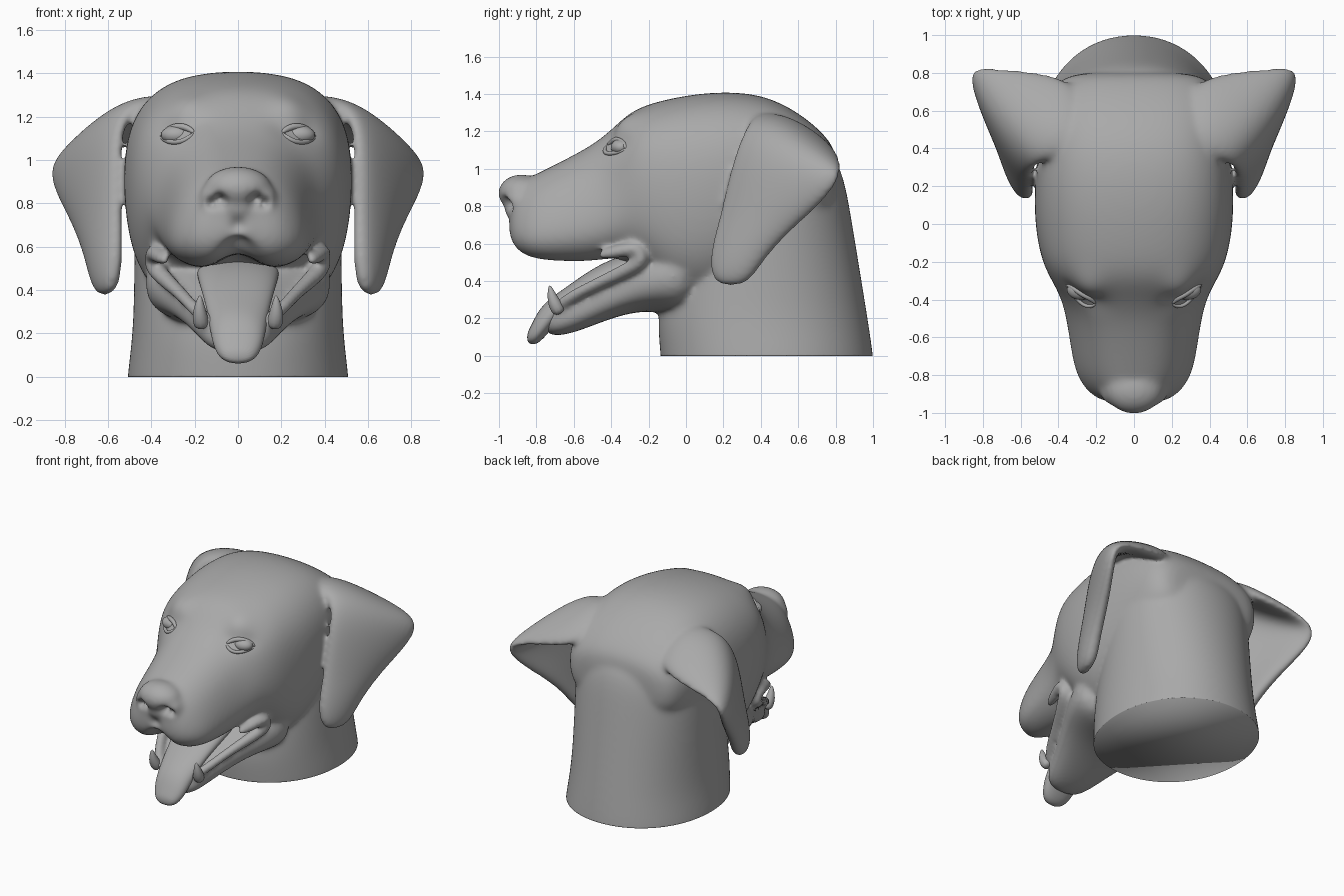
import bpy, bmesh, math
from mathutils import Vector

if "Cube" in bpy.data.objects:
    bpy.data.objects.remove(bpy.data.objects["Cube"])

grey = bpy.data.materials.new("plain grey")
grey.use_nodes = True
shade = (0.4, 0.4, 0.4, 1)
grey.diffuse_color = shade
grey.node_tree.nodes["Principled BSDF"].inputs["Base Color"].default_value = shade


def make(name, bm):
    bmesh.ops.recalc_face_normals(bm, faces=bm.faces)
    mesh = bpy.data.meshes.new(name)
    bm.to_mesh(mesh)
    bm.free()
    mesh.materials.append(grey)
    mesh.shade_smooth()
    ob = bpy.data.objects.new(name, mesh)
    bpy.context.collection.objects.link(ob)
    return ob


def rounded(ob, levels=2):
    mod = ob.modifiers.new("round", "SUBSURF")
    mod.levels = mod.render_levels = levels
    return ob


def skin(name, bm, rings):
    """Join rings of vertices into a closed, rounded body."""
    for ring, following in zip(rings, rings[1:]):
        for i in range(len(ring)):
            j = (i + 1) % len(ring)
            bm.faces.new((ring[i], ring[j], following[j], following[i]))
    bm.faces.new(rings[0])
    bm.faces.new(rings[-1])
    return rounded(make(name, bm))


def signed_power(value, exponent):
    return math.copysign(abs(value) ** exponent, value)


def loft(name, rows, axis, power, count=20):
    """Skin rows of (station, low, high, width at low, optional width at high)."""
    bm = bmesh.new()
    rings = []
    for station, low, high, *widths in rows:
        wide_low, wide_high = widths[0], widths[-1]
        ring = []
        for i in range(count):
            angle = math.tau * i / count
            across = signed_power(math.cos(angle), 2 / power)
            along = (signed_power(math.sin(angle), 2 / power) + 1) / 2
            x = across * (wide_low + (wide_high - wide_low) * along)
            u = low + (high - low) * along
            ring.append(bm.verts.new((x, station, u) if axis == "y" else (x, u, station)))
        rings.append(ring)
    return skin(name, bm, rings)


def ball(name, centre, size):
    bm = bmesh.new()
    bmesh.ops.create_uvsphere(bm, u_segments=24, v_segments=16, radius=1)
    for v in bm.verts:
        v.co = Vector(centre) + v.co * Vector(size).length if isinstance(size, tuple) and len(set(size)) == 1 else \
            Vector([c + a * b for c, a, b in zip(centre, v.co, size)])
    return make(name, bm)


def tube(name, points, radii, count=10):
    bm = bmesh.new()
    points = [Vector(p) for p in points]
    rings = []
    side = None
    for k, point in enumerate(points):
        ahead = (points[min(k + 1, len(points) - 1)] - points[max(k - 1, 0)]).normalized()
        # carry the side direction along so that the tube does not twist
        side = (side or ahead.orthogonal())
        side = (side - ahead * side.dot(ahead)).normalized()
        up = ahead.cross(side)
        angles = [math.tau * i / count for i in range(count)]
        rings.append([bm.verts.new(point + (side * math.cos(a) + up * math.sin(a)) * radii[k]) for a in angles])
    return skin(name, bm, rings)


# Ear flap: each row runs from the front edge, over the middle, to the rear edge
ear_rows = [[(.28, .37, 1.27), (.3, .55, 1.27), (.26, .76, 1.1)],
            [(.5, .33, 1.25), (.58, .53, 1.23), (.58, .83, 1.05)],
            [(.54, .26, 1.11), (.71, .52, 1.12), (.86, .85, 1)],
            [(.54, .21, .9), (.71, .46, .93), (.86, .81, .88)],
            [(.54, .17, .72), (.68, .38, .75), (.75, .62, .71)],
            [(.54, .12, .54), (.65, .27, .55), (.67, .44, .54)],
            [(.57, .14, .38), (.62, .24, .36), (.63, .34, .38)]]


def ear(side):
    bm = bmesh.new()
    grid = [[bm.verts.new((x * side, y, z)) for x, y, z in row] for row in ear_rows]
    for row, below in zip(grid, grid[1:]):
        for i in range(len(row) - 1):
            bm.faces.new((row[i], row[i + 1], below[i + 1], below[i]))
    ob = make("ear", bm)
    mod = ob.modifiers.new("thickness", "SOLIDIFY")
    mod.thickness, mod.offset = .1, 0
    return rounded(ob, 3)


# Main masses: skull with muzzle, neck, lower jaw
skull_rows = [(-.95, .62, .8, .16, .1), (-.91, .54, .92, .28, .15), (-.81, .49, .97, .37, .22),
              (-.65, .48, 1.05, .4, .25), (-.5, .48, 1.13, .42, .28), (-.4, .5, 1.21, .44, .32),
              (-.31, .5, 1.3, .45, .42), (-.21, .42, 1.35, .48, .5), (-.05, .26, 1.39, .5, .55),
              (.15, .25, 1.42, .5, .57), (.4, .4, 1.41, .48, .54), (.6, .6, 1.31, .46, .5),
              (.75, .7, 1.18, .43), (.81, .8, 1.08, .3)]
skull = loft("skull", skull_rows, "y", 2.6)
neck_rows = [(-.2, -.14, 1.03, .53), (0, -.14, 1.01, .52), (.2, -.17, .98, .49), (.5, -.1, .93, .485),
             (.8, 0, .88, .485), (1, .1, .84, .47), (1.15, .2, .74, .42)]
neck = loft("neck", neck_rows, "z", 2.1)
jaw_rows = [(-.76, .13, .22, .08), (-.71, .1, .26, .15), (-.6, .12, .33, .19), (-.45, .18, .42, .26),
            (-.3, .23, .5, .34), (-.15, .24, .6, .43), (.1, .2, .7, .46)]
jaw = loft("jaw", jaw_rows, "y", 2.5)
parts = [skull, neck, jaw]

# Nose, cheek lips and ears
parts.append(ball("nose", (0, -.88, .87), (.155, .125, .1)))
parts.append(ball("nose_base", (0, -.89, .78), (.1, .08, .07)))
lip_path = [(.33, -.48, .53), (.37, -.36, .56), (.4, -.25, .58), (.4, -.21, .52),
            (.35, -.31, .46), (.27, -.47, .39), (.2, -.63, .31), (.12, -.71, .24)]
lip_radii = [.03, .04, .045, .05, .045, .035, .035, .035]
for side in (1, -1):
    parts.append(ear(side))
    parts.append(ball("nostril_wing", (side * .105, -.88, .825), (.075, .085, .075)))
    parts.append(tube("lip", [(side * x, y, z) for x, y, z in lip_path], lip_radii))

# Fuse the masses into one skin
graph = bpy.context.evaluated_depsgraph_get()
graph.update()
bm = bmesh.new()
for part in parts:
    bm.from_mesh(part.evaluated_get(graph).data)
for part in parts:
    bpy.data.objects.remove(part)
blank = make("blank", bm)
mod = blank.modifiers.new("fuse", "REMESH")
mod.mode, mod.voxel_size = "VOXEL", .0125
mod = blank.modifiers.new("soften", "SMOOTH")
mod.factor, mod.iterations = .5, 26
graph.update()
bm = bmesh.new()
bm.from_mesh(blank.evaluated_get(graph).data)
bpy.data.objects.remove(blank)


def push(centre, radius, offset):
    """Soft sculpting brush, used on both sides of the head."""
    for side in ((1, -1) if centre[0] else (1,)):
        mirror = Vector((side, 1, 1))
        middle, move = Vector(centre) * mirror, Vector(offset) * mirror
        for v in bm.verts:
            distance = (v.co - middle).length / radius
            if distance < 2.5:
                v.co += move * math.exp(-distance ** 2)


# Sculpt nostrils, lip arch, palate, brows, eye sockets and mouth corners
push((.085, -.97, .81), .03, (0, .06, .01))
push((.125, -.95, .8), .025, (-.01, .04, 0))
push((0, -.94, .7), .035, (0, .02, 0))
push((0, -.92, .55), .08, (0, .02, .07))
for step in range(4):
    push((0, -.8 + step * .12, .5), .11, (0, 0, .05))
push((.24, -.3, 1.23), .09, (0, -.025, .01))
push((.18, -.38, 1.1), .07, (0, .035, 0))
push((.3, -.31, 1.12), .06, (0, .02, 0))

# Flat base of the neck
cut = bmesh.ops.bisect_plane(bm, geom=bm.verts[:] + bm.edges[:] + bm.faces[:], plane_co=(0, 0, 0),
                             plane_no=(0, 0, -1), clear_outer=True)
rim = [e for e in cut["geom_cut"] if isinstance(e, bmesh.types.BMEdge)]
bmesh.ops.holes_fill(bm, edges=rim, sides=0)
head = make("head", bm)
bpy.context.view_layer.update()


def on_face(x, z, lift=0):
    """Point on the front of the head, raised towards the front."""
    location = head.ray_cast((x, -2, z), (0, 1, 0))[1]
    return location - Vector((0, lift, 0))


for side, label in ((1, "left"), (-1, "right")):
    # Eye with upper and lower lid
    ball(label + "_eye", on_face(side * .28, 1.115, -.04), (.075, .055, .045))
    for lid, height, radius in (("upper", .04, .016), ("lower", -.034, .012)):
        path = []
        for k in range(7):
            t = k / 3 - 1
            bow = 1 - t * t
            path.append(on_face(side * (.28 + .08 * t), 1.115 + height * bow - .01 * t, .012 * bow - .008))
        tube(f"{label}_{lid}_eyelid", path, [radius / 2] + [radius] * 5 + [radius / 2])
    # Lower canine
    tube(label + "_canine", [(side * .165, -.67, .22), (side * .18, -.715, .3), (side * .175, -.73, .38)],
         [.045, .035, .006])

# Tongue hanging over the jaw
tongue_rows = [(-.85, .075, .12, .05), (-.825, .055, .17, .09), (-.77, .07, .28, .125), (-.65, .24, .36, .14),
               (-.5, .33, .47, .17), (-.35, .4, .54, .19), (-.15, .45, .58, .2)]
loft("tongue", tongue_rows, "y", 2.2)
